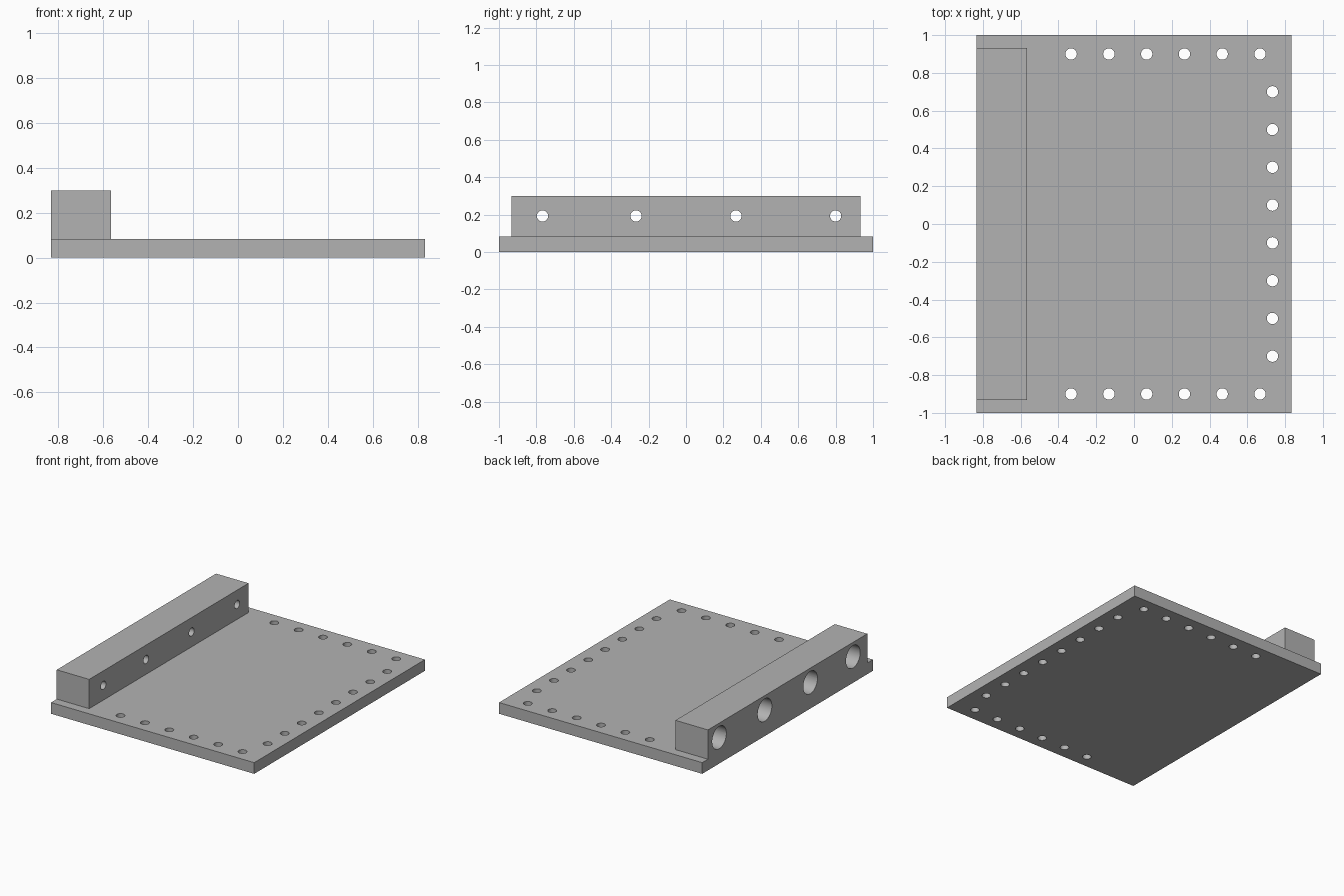
import bpy
import bmesh
from math import pi, radians
from mathutils import Matrix, Vector

if "Cube" in bpy.data.objects:
    bpy.data.objects.remove(bpy.data.objects["Cube"], do_unlink=True)

GREY = (0.45, 0.45, 0.45, 1)
steel = bpy.data.materials.new("plain grey")
steel.use_nodes = True
steel.diffuse_color = GREY
steel.node_tree.nodes["Principled BSDF"].inputs["Base Color"].default_value = GREY

HALF_X, HALF_Y, PLATE_TOP = 0.833, 1.0, 0.083
RAIL_X, RAIL_Y, RAIL_TOP = -0.567, 0.933, 0.3
BOLT_R, BORE_R, BORE_DEPTH = 0.03, 0.083, 0.2


def make_object(name, bm):
    mesh = bpy.data.meshes.new(name)
    bm.to_mesh(mesh)
    bm.free()
    mesh.materials.append(steel)
    obj = bpy.data.objects.new(name, mesh)
    bpy.context.collection.objects.link(obj)
    return obj


def box(name, low, high):
    low, high = Vector(low), Vector(high)
    bm = bmesh.new()
    bmesh.ops.create_cube(bm, size=1, matrix=Matrix.Translation((low + high) / 2)
                          @ Matrix.Diagonal((*(high - low), 1)))
    return make_object(name, bm)


def drills(name, centres, radius, length, along_x=False):
    """Cylinders gathered in one cutter, standing along z or lying along x."""
    bm = bmesh.new()
    turn = Matrix.Rotation(pi / 2 if along_x else 0, 4, "Y")
    for c in centres:
        bmesh.ops.create_cone(bm, cap_ends=True, segments=48, radius1=radius,
                              radius2=radius, depth=length,
                              matrix=Matrix.Translation(c) @ turn)
    return make_object(name, bm)


def combine(target, tool, operation):
    """Apply a boolean and discard the tool."""
    mod = target.modifiers.new(operation, "BOOLEAN")
    mod.operation, mod.object, mod.solver = operation, tool, "EXACT"
    bpy.context.view_layer.objects.active = target
    bpy.ops.object.modifier_apply(modifier=mod.name)
    bpy.data.objects.remove(tool, do_unlink=True)


# Base plate with a raised rail flush with its outer edge
body = box("base_plate_with_rail", (-HALF_X, -HALF_Y, 0), (HALF_X, HALF_Y, PLATE_TOP))
rail = box("rail", (-HALF_X, -RAIL_Y, PLATE_TOP), (RAIL_X, RAIL_Y, RAIL_TOP))
combine(body, rail, "UNION")

# Bolt holes along three edges of the plate
bolts = [(-0.333 + 0.2 * i, side * 0.9, 0) for side in (-1, 1) for i in range(6)]
bolts += [(0.733, -0.7 + 0.2 * i, 0) for i in range(8)]
combine(body, drills("bolt_drills", bolts, BOLT_R, 0.5), "DIFFERENCE")

# Holes through the rail, counterbored from the outer side
rail_y = (-0.767, -0.267, 0.267, 0.8)
through = [(-0.7, y, 0.193) for y in rail_y]
bores = [(-HALF_X, y, 0.193) for y in rail_y]
combine(body, drills("rail_drills", through, BOLT_R, 0.5, True), "DIFFERENCE")
combine(body, drills("bore_drills", bores, BORE_R, 2 * BORE_DEPTH, True), "DIFFERENCE")

# Merge flush faces, then smooth only the hole walls
bm = bmesh.new()
bm.from_mesh(body.data)
bmesh.ops.dissolve_limit(bm, angle_limit=radians(1), verts=bm.verts, edges=bm.edges)
bm.to_mesh(body.data)
bm.free()
bpy.ops.object.select_all(action="DESELECT")
body.select_set(True)
bpy.context.view_layer.objects.active = body
bpy.ops.object.shade_smooth_by_angle(angle=radians(30))
